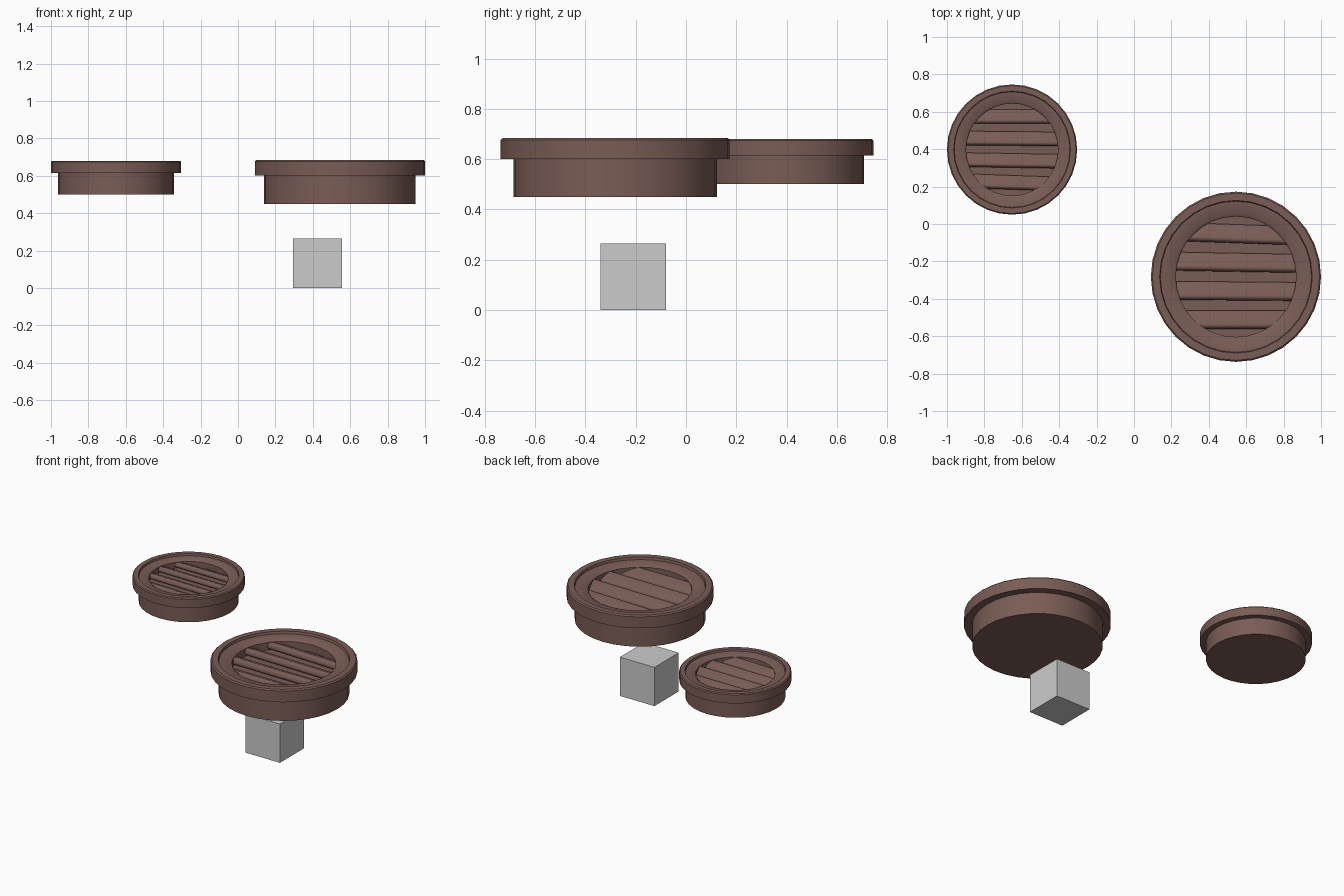
import bpy, bmesh, math
from mathutils import Matrix

if "Cube" in bpy.data.objects:
    bpy.data.objects.remove(bpy.data.objects["Cube"])


def material(name, rgba):
    m = bpy.data.materials.new(name)
    m.diffuse_color = rgba
    m.use_nodes = True
    m.node_tree.nodes["Principled BSDF"].inputs["Base Color"].default_value = m.diffuse_color
    return m


BROWN = material("reddish brown", (0.195, 0.108, 0.092, 1.0))
GREY = material("light grey", (0.6, 0.6, 0.6, 0.9))


def make_object(name, bm, mat, smooth=True):
    bmesh.ops.recalc_face_normals(bm, faces=bm.faces)
    mesh = bpy.data.meshes.new(name)
    bm.to_mesh(mesh)
    bm.free()
    mesh.materials.append(mat)
    ob = bpy.data.objects.new(name, mesh)
    bpy.context.collection.objects.link(ob)
    if smooth:
        bpy.ops.object.select_all(action='DESELECT')
        bpy.context.view_layer.objects.active = ob
        ob.select_set(True)
        bpy.ops.object.shade_smooth_by_angle(angle=math.radians(35))
    return ob


def lathe(name, profile, cx, cy, mat, sides=32):
    """Closed turned solid; profile runs from bottom cap to recessed floor."""
    bm = bmesh.new()
    rings = []
    for r, z in profile:
        rings.append([bm.verts.new((cx + r * math.cos(2 * math.pi * i / sides),
                                    cy + r * math.sin(2 * math.pi * i / sides), z))
                      for i in range(sides)])
    for a, b in zip(rings, rings[1:]):
        for i in range(sides):
            j = (i + 1) % sides
            bm.faces.new((a[i], a[j], b[j], b[i]))
    bm.faces.new(rings[0][::-1])
    bm.faces.new(rings[-1])
    return make_object(name, bm, mat)


def slat(name, x, y, z, length, s, turn, mat):
    """Tilted louvre board with rounded long edges, front edge raised."""
    bm = bmesh.new()
    bmesh.ops.create_cube(bm, size=1)
    bmesh.ops.scale(bm, vec=(length, 0.10 * s, 0.046 * s), verts=bm.verts)
    bmesh.ops.bevel(bm, geom=bm.edges[:], offset=0.018 * s, segments=4,
                    profile=0.5, affect='EDGES')
    bm.transform(Matrix.Translation((x, y, z)) @ Matrix.Rotation(turn, 4, 'Z')
                 @ Matrix.Rotation(math.radians(-22), 4, 'X'))
    return make_object(name, bm, mat)


def vent(label, cx, cy, top, s, turns):
    # Body, overhanging rim, stepped inner ring and recessed floor
    shape = [(0.405, -0.235), (0.405, -0.085), (0.455, -0.085), (0.455, -0.008),
             (0.447, 0.0), (0.408, 0.0), (0.404, -0.016), (0.335, -0.020),
             (0.322, -0.030), (0.322, -0.082)]
    lathe(label + "_vent_housing", [(r * s, top + z * s) for r, z in shape],
          cx, cy, BROWN)
    # Four louvre slats running across the opening
    for i, turn in enumerate(turns):
        dy = (0.23 - i * 0.1533) * s
        half = math.sqrt((0.385 * s) ** 2 - dy ** 2)
        slat(f"{label}_vent_slat_{i + 1}", cx, cy + dy, top - 0.066 * s,
             2 * half, s, math.radians(turn), BROWN)


vent("large", 0.545, -0.282, 0.685, 1.0, (-2, -1, -0.5, 0))
vent("small", -0.652, 0.398, 0.680, 0.765, (0, -0.5, -1, -2))

# Plain block under the large vent
bm = bmesh.new()
bmesh.ops.create_cube(bm, size=1)
bm.transform(Matrix.Translation((0.425, -0.21, 0.1325))
             @ Matrix.Diagonal((0.262, 0.262, 0.265, 1)))
make_object("grey_block", bm, GREY, smooth=False)
